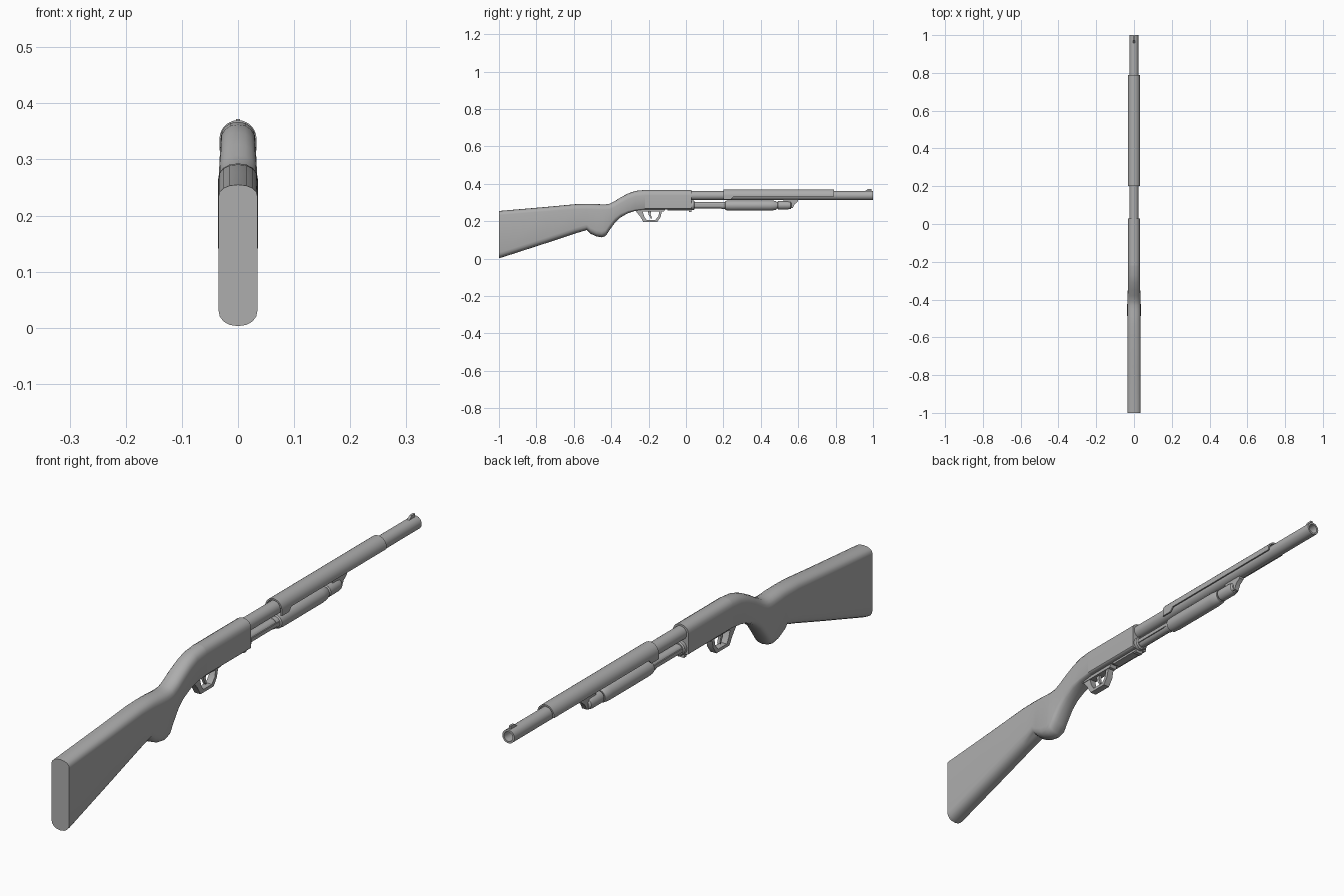
import bpy, bmesh
from math import sin, cos, pi, radians, copysign

if "Cube" in bpy.data.objects:
    bpy.data.objects.remove(bpy.data.objects["Cube"], do_unlink=True)

GREY = (0.42, 0.42, 0.42, 1)
mat = bpy.data.materials.new("plain_grey")
mat.use_nodes = True
mat.diffuse_color = GREY
bsdf = mat.node_tree.nodes["Principled BSDF"]
bsdf.inputs["Base Color"].default_value = GREY
bsdf.inputs["Roughness"].default_value = 0.6


def finish(name, bm, angle=35):
    bmesh.ops.recalc_face_normals(bm, faces=bm.faces[:])
    me = bpy.data.meshes.new(name)
    bm.to_mesh(me)
    bm.free()
    me.materials.append(mat)
    ob = bpy.data.objects.new(name, me)
    bpy.context.collection.objects.link(ob)
    bpy.ops.object.select_all(action='DESELECT')
    ob.select_set(True)
    bpy.context.view_layer.objects.active = ob
    bpy.ops.object.shade_smooth_by_angle(angle=radians(angle))
    return ob


def loft(name, rings, loop=False, angle=35):
    """Skin a row of closed rings; cap the ends unless the row is a loop."""
    bm = bmesh.new()
    vr = [[bm.verts.new(p) for p in ring] for ring in rings]
    n = len(vr[0])
    pairs = list(zip(vr, vr[1:])) + ([(vr[-1], vr[0])] if loop else [])
    for a, b in pairs:
        for i in range(n):
            j = (i + 1) % n
            bm.faces.new((a[i], a[j], b[j], b[i]))
    if not loop:
        bm.faces.new(vr[0])
        bm.faces.new(vr[-1])
    return finish(name, bm, angle)


def lathe(name, profile, zc, segs=24):
    """Turn (y, radius) pairs about a lengthwise axis at height zc."""
    return loft(name, [[(r * cos(2 * pi * i / segs), y, zc + r * sin(2 * pi * i / segs))
                        for i in range(segs)] for y, r in profile])


def slab(name, outline, half, x=0):
    """Extrude a (y, z) side outline across the width."""
    return loft(name, [[(x + s * half, y, z) for y, z in outline] for s in (-1, 1)])


def box(name, y0, y1, z0, z1, half, x=0):
    return slab(name, [(y0, z0), (y1, z0), (y1, z1), (y0, z1)], half, x)


def body_ring(y, bottom, top, w, rt, rb, power=0.9, steps=8):
    """Flat-sided section with a rounded crown (rt) and rounded belly (rb)."""
    def arc(a0, zc, r):
        pts = []
        for i in range(steps + 1):
            a = a0 + pi * i / steps
            c, s = cos(a), sin(a)
            pts.append((w * copysign(abs(c) ** power, c), y,
                        zc + r * copysign(abs(s) ** power, s)))
        return pts
    return arc(0, top - rt, rt) + arc(pi, bottom + rb, rb)


# Stock with pistol grip, flowing up into the receiver
joint = (-0.22, 0.263, 0.367, 0.031, 0.030, 0.006)
stock = [
    (-1.0, 0.003, 0.255, 0.035, 0.022, 0.030),
    (-0.985, 0.006, 0.256, 0.035, 0.022, 0.030),
    (-0.75, 0.082, 0.276, 0.035, 0.024, 0.030),
    (-0.59, 0.135, 0.291, 0.035, 0.026, 0.030),
    (-0.53, 0.153, 0.293, 0.035, 0.028, 0.030),
    (-0.51, 0.133, 0.293, 0.035, 0.029, 0.032),
    (-0.48, 0.119, 0.292, 0.036, 0.030, 0.032),
    (-0.45, 0.114, 0.290, 0.036, 0.030, 0.032),
    (-0.43, 0.121, 0.290, 0.036, 0.030, 0.032),
    (-0.41, 0.150, 0.293, 0.035, 0.031, 0.032),
    (-0.38, 0.192, 0.308, 0.034, 0.032, 0.028),
    (-0.35, 0.220, 0.327, 0.033, 0.032, 0.022),
    (-0.31, 0.243, 0.348, 0.032, 0.031, 0.014),
    (-0.27, 0.256, 0.362, 0.031, 0.030, 0.008),
    joint]
loft("stock", [body_ring(*s) for s in stock], angle=45)
loft("receiver", [body_ring(*joint), body_ring(0.03, *joint[1:])])
box("loading_port_plate", -0.10, 0.03, 0.256, 0.266, 0.015)
box("receiver_lip", 0.015, 0.03, 0.250, 0.266, 0.013)

# Hollow barrel
BARREL_Z = 0.337
lathe("barrel", [(0.0, 0.024), (1.0, 0.024), (1.0, 0.017), (0.85, 0.017)], BARREL_Z)
slab("front_sight", [(0.955, 0.358), (0.972, 0.372), (0.992, 0.372), (0.992, 0.358)], 0.004)


# Heat shield: an open channel over the barrel with a deeper rear bracket
def shield_ring(y, low, outer=0.033, inner=0.0275, steps=14):
    def half(r, flip):
        arc = [(r * cos(pi * i / steps), y, BARREL_Z + r * sin(pi * i / steps))
               for i in range(steps + 1)]
        pts = [(r, y, low)] + arc + [(-r, y, low)]
        return pts[::-1] if flip else pts
    return half(outer, False) + half(inner, True)


loft("heat_shield", [shield_ring(y, low) for y, low in
                     [(0.20, 0.316), (0.24, 0.316), (0.255, 0.331), (0.79, 0.331)]])

# Magazine tube, collar, pump and end cap
MAG_Z = 0.285
lathe("magazine_tube", [(0.02, 0.017), (0.55, 0.017)], MAG_Z)
lathe("magazine_collar", [(0.028, 0.025), (0.042, 0.025), (0.046, 0.021)], MAG_Z)
lathe("pump_grip", [(0.19, 0.019), (0.208, 0.020), (0.212, 0.025), (0.235, 0.027),
                    (0.45, 0.027), (0.475, 0.025), (0.485, 0.021)], MAG_Z - 0.001)
lathe("magazine_cap", [(0.488, 0.018), (0.492, 0.022), (0.545, 0.022),
                       (0.56, 0.019), (0.565, 0.012)], MAG_Z)
for side, x in (("left", 0.018), ("right", -0.018)):
    box(side + "_action_bar", 0.03, 0.215, 0.279, 0.292, 0.002, x)
slab("barrel_bracket", [(0.52, 0.30), (0.55, 0.268), (0.572, 0.272),
                        (0.582, 0.292), (0.60, 0.306), (0.60, 0.318), (0.52, 0.318)], 0.009)

# Trigger group: plate, looped guard and trigger
slab("trigger_plate", [(-0.285, 0.262), (-0.265, 0.252), (-0.118, 0.252), (-0.11, 0.268),
                       (-0.285, 0.268)], 0.014)
outer = [(-0.27, 0.256), (-0.243, 0.222), (-0.228, 0.196), (-0.154, 0.196),
         (-0.136, 0.222), (-0.128, 0.256)]
inner = [(-0.232, 0.254), (-0.224, 0.226), (-0.212, 0.207), (-0.164, 0.207),
         (-0.148, 0.226), (-0.142, 0.254)]
G = 0.012
loft("trigger_guard", [[(G, *o), (-G, *o), (-G, *i), (G, *i)]
                       for o, i in zip(outer, inner)])
slab("trigger", [(-0.205, 0.258), (-0.200, 0.235), (-0.188, 0.214), (-0.182, 0.216),
                 (-0.189, 0.237), (-0.186, 0.258)], 0.005)
